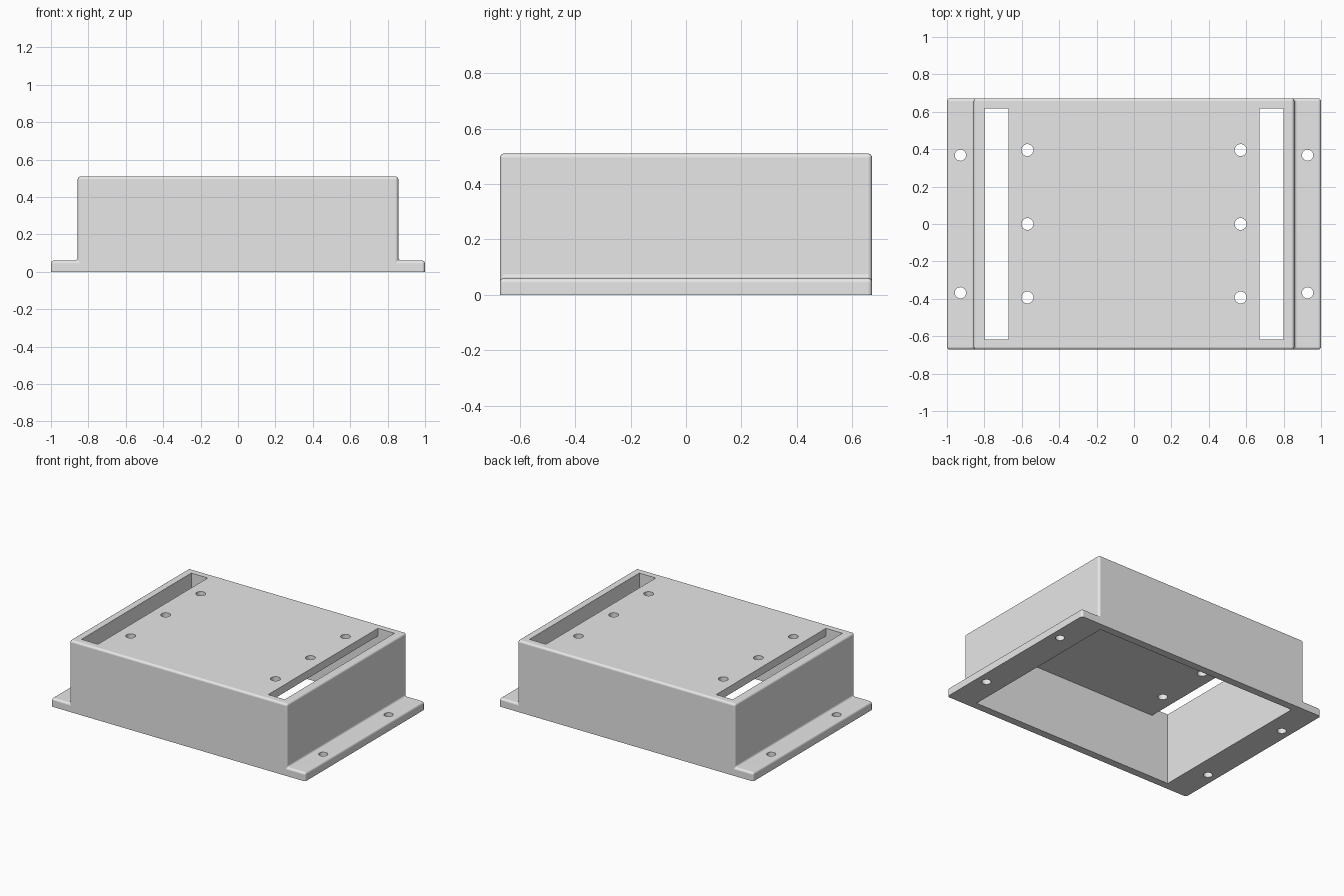
import bpy, bmesh
from mathutils import Matrix

cube = bpy.data.objects.get("Cube")
if cube:
    bpy.data.objects.remove(cube, do_unlink=True)

grey = bpy.data.materials.new("light_grey")
grey.use_nodes = True
grey.diffuse_color = (0.8, 0.8, 0.8, 1)
grey.node_tree.nodes["Principled BSDF"].inputs["Base Color"].default_value = (0.8, 0.8, 0.8, 1)

WIDTH, DEPTH, HEIGHT = 1.0, 0.672, 0.51    # half width, half depth, full height
BODY, FLANGE, ROUND = 0.857, 0.06, 0.016
INNER_X, INNER_Y, PLATE_X, PLATE_Z = 0.8, 0.617, 0.67, 0.455


def extruded(half_profile, half_depth):
    """Mirror an x/z half profile and extrude it along y."""
    outline = half_profile + [(-x, z) for x, z in reversed(half_profile)]
    bm = bmesh.new()
    face = bm.faces.new([bm.verts.new((x, -half_depth, z)) for x, z in outline])
    ext = bmesh.ops.extrude_face_region(bm, geom=[face])
    moved = [v for v in ext["geom"] if isinstance(v, bmesh.types.BMVert)]
    bmesh.ops.translate(bm, verts=moved, vec=(0, 2 * half_depth, 0))
    bmesh.ops.recalc_face_normals(bm, faces=bm.faces)
    return bm


def make_object(name, bm):
    mesh = bpy.data.meshes.new(name)
    bm.to_mesh(mesh)
    bm.free()
    mesh.materials.append(grey)
    obj = bpy.data.objects.new(name, mesh)
    bpy.context.collection.objects.link(obj)
    return obj


def cut(target, cutter):
    cutter.hide_render = True
    mod = target.modifiers.new("cut", "BOOLEAN")
    mod.operation, mod.solver, mod.object = "DIFFERENCE", "EXACT", cutter
    bpy.ops.object.modifier_apply(modifier=mod.name)
    bpy.data.objects.remove(cutter, do_unlink=True)


# Outer shell with mounting flanges, rounded everywhere except underneath
bm = extruded([(WIDTH, 0), (WIDTH, FLANGE), (BODY, FLANGE), (BODY, HEIGHT)], DEPTH)
rounded = [e for e in bm.edges if max(v.co.z for v in e.verts) > 0.01]
bmesh.ops.bevel(bm, geom=rounded, offset=ROUND, offset_type="OFFSET",
                segments=4, profile=0.5, affect="EDGES")
housing = make_object("housing", bm)
bpy.context.view_layer.objects.active = housing
housing.select_set(True)

# Hollow interior, open below, with a long slot through the top at each side
cavity = extruded([(INNER_X, -0.1), (INNER_X, 0.6), (PLATE_X, 0.6), (PLATE_X, PLATE_Z)], INNER_Y)
cut(housing, make_object("cavity_cutter", cavity))

# Screw holes in the top plate and the flanges
bm = bmesh.new()
for side in (-1, 1):
    spots = [(0.57, y, 0.48, 0.032) for y in (-0.393, 0, 0.395)]
    spots += [(0.928, y, 0.03, 0.03) for y in (-0.368, 0.368)]
    for x, y, z, radius in spots:
        bmesh.ops.create_cone(bm, cap_ends=True, segments=32, radius1=radius, radius2=radius,
                              depth=0.2, matrix=Matrix.Translation((side * x, y, z)))
cut(housing, make_object("hole_cutter", bm))

# Smooth rounds, flat panels
bpy.ops.object.shade_smooth_by_angle(angle=0.6)
weighted = housing.modifiers.new("flat_panels", "WEIGHTED_NORMAL")
weighted.keep_sharp = True
